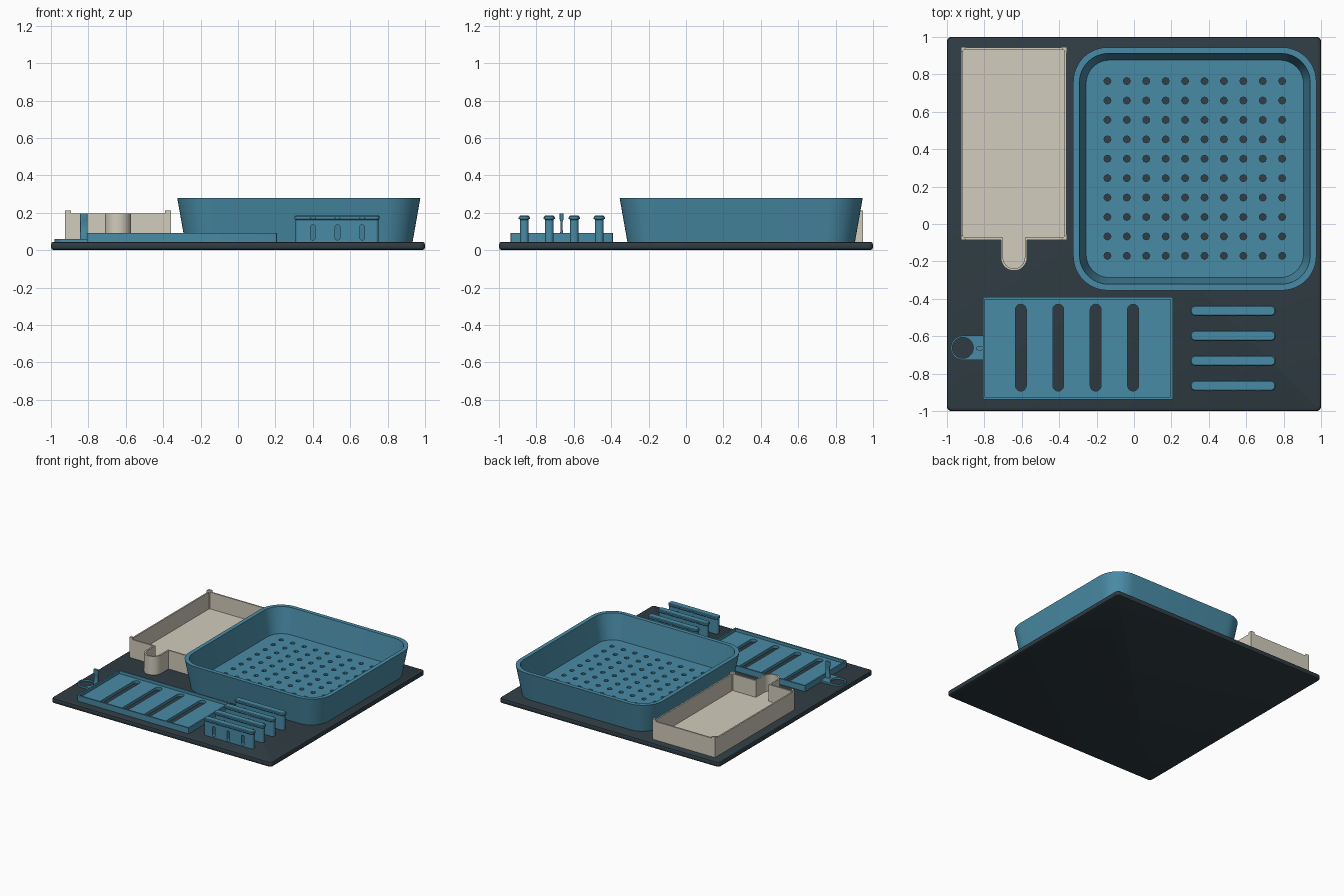
import bpy
import bmesh
from math import pi, sin, cos, radians
from mathutils import Matrix

if "Cube" in bpy.data.objects:
    bpy.data.objects.remove(bpy.data.objects["Cube"])


def material(name, rgb):
    m = bpy.data.materials.new(name)
    m.use_nodes = True
    col = [((c / 255 + 0.055) / 1.055) ** 2.4 for c in rgb] + [1]
    m.diffuse_color = col
    m.node_tree.nodes["Principled BSDF"].inputs["Base Color"].default_value = col
    return m


SLATE = material("dark slate", (47, 60, 67))
BLUE = material("teal blue", (73, 139, 166))
CREAM = material("warm cream", (209, 204, 188))
FLOOR = 0.042


def rounded_rect(cx, cy, hx, hy, r, seg=8):
    pts = []
    for i, (sx, sy) in enumerate(((1, 1), (-1, 1), (-1, -1), (1, -1))):
        for k in range(seg + 1):
            a = (i + k / seg) * pi / 2
            pts.append((cx + sx * (hx - r) + r * cos(a), cy + sy * (hy - r) + r * sin(a)))
    return pts


def loft(bm, rings):
    """Skin a stack of equal-length outlines, each (points, z), and cap both ends."""
    loops = [[bm.verts.new((x, y, z)) for x, y in pts] for pts, z in rings]
    n = len(loops[0])
    for lo, hi in zip(loops, loops[1:]):
        for i in range(n):
            j = (i + 1) % n
            bm.faces.new((lo[i], lo[j], hi[j], hi[i]))
    bm.faces.new(loops[0][::-1])
    bm.faces.new(loops[-1])


def finish(name, bm, mat):
    bmesh.ops.remove_doubles(bm, verts=bm.verts, dist=0.00005)
    bmesh.ops.recalc_face_normals(bm, faces=bm.faces)
    me = bpy.data.meshes.new(name)
    bm.to_mesh(me)
    bm.free()
    me.materials.append(mat)
    ob = bpy.data.objects.new(name, me)
    bpy.context.scene.collection.objects.link(ob)
    return ob


def smooth(ob):
    me = ob.data
    me.polygons.foreach_set("use_smooth", [True] * len(me.polygons))
    me.set_sharp_from_angle(angle=radians(32))


def solid(name, mat, rings):
    bm = bmesh.new()
    loft(bm, rings)
    return finish(name, bm, mat)


def cut(ob, bm):
    """Subtract the closed shapes in bm from ob, then drop the cutter."""
    cutter = finish("cutter", bm, ob.data.materials[0])
    cutter.hide_render = True
    mod = ob.modifiers.new("cut", 'BOOLEAN')
    mod.object, mod.operation, mod.solver = cutter, 'DIFFERENCE', 'EXACT'
    deps = bpy.context.evaluated_depsgraph_get()
    me = bpy.data.meshes.new_from_object(ob.evaluated_get(deps))
    ob.modifiers.clear()
    ob.data = me
    bpy.data.objects.remove(cutter)


# Base mat with softened edge
def mat_ring(inset, z):
    return rounded_rect(0, 0, 1 - inset, 1 - inset, 0.025 - inset, 4), z


smooth(solid("base_mat", SLATE, [mat_ring(0.015, 0), mat_ring(0.004, 0.005), mat_ring(0, 0.015),
                                 mat_ring(0, 0.03), mat_ring(0.004, 0.04), mat_ring(0.015, 0.045)]))


# Tapered drainer basket
def basket_ring(half, r, z):
    return rounded_rect(0.325, 0.295, half, half, r, 12), z


basket = solid("drainer_basket", BLUE, [
    basket_ring(0.608, 0.155, FLOOR), basket_ring(0.65, 0.185, 0.28),
    basket_ring(0.617, 0.155, 0.28), basket_ring(0.581, 0.125, 0.075)])
holes = bmesh.new()
for i in range(10):
    for j in range(10):
        bmesh.ops.create_cone(holes, cap_ends=True, segments=8, radius1=0.019, radius2=0.019, depth=0.2,
                              matrix=Matrix.Translation((0.325 + (i - 4.5) * 0.1038,
                                                         0.297 + (j - 4.5) * 0.1038, 0.06)))
cut(basket, holes)
smooth(basket)


# Cream drip tray with a rounded spout
def tray_outline(d):
    x0, x1, y0, y1 = -0.925 + d, -0.36 - d, -0.085 + d, 0.945 - d
    sx, r = -0.642, 0.07 - d
    spout = [(sx + r * cos(pi + pi * k / 16), -0.18 + r * sin(pi + pi * k / 16)) for k in range(17)]
    return [(x0, y1), (x0, y0), (sx - r, y0)] + spout + [(sx + r, y0), (x1, y0), (x1, y1)]


smooth(solid("drip_tray", CREAM, [(tray_outline(0), FLOOR), (tray_outline(0), 0.197),
                                  (tray_outline(0.012), 0.197), (tray_outline(0.012), 0.06)]))

# Corner posts that rise above the tray walls
bm = bmesh.new()
for x, dx in ((-0.926, 0.032), (-0.359, -0.032)):
    for y, dy in ((-0.086, 0.032), (0.946, -0.032)):
        tri = [(x, y), (x + dx, y), (x, y + dy)]
        loft(bm, [(tri, 0.05), (tri, 0.213)])
finish("tray_corner_posts", bm, CREAM)


# Shallow slotted cutlery tray
def cutlery_ring(inset, z):
    return rounded_rect(-0.3, -0.664, 0.508 - inset, 0.273 - inset, 0.006 - inset / 4, 2), z


cutlery = solid("slotted_tray", BLUE, [cutlery_ring(0, FLOOR), cutlery_ring(0, 0.092),
                                       cutlery_ring(0.012, 0.092), cutlery_ring(0.012, 0.068)])
slots = bmesh.new()
for i in range(4):
    pts = rounded_rect(-0.605 + 0.2 * i, -0.661, 0.029, 0.232, 0.029)
    loft(slots, [(pts, 0), (pts, 0.15)])
cut(cutlery, slots)
smooth(cutlery)

# Hanging tab with a round hole
arc = [(-0.915 + 0.065 * cos(pi / 2 + pi * k / 20), -0.662 + 0.065 * sin(pi / 2 + pi * k / 20))
       for k in range(21)]
tab_pts = [(-0.805, -0.597)] + arc + [(-0.805, -0.727)]
tab = solid("hanging_tab", BLUE, [(tab_pts, FLOOR), (tab_pts, 0.06)])
hole = bmesh.new()
bmesh.ops.create_cone(hole, cap_ends=True, segments=32, radius1=0.056, radius2=0.056, depth=0.2,
                      matrix=Matrix.Translation((-0.915, -0.662, 0.05)))
cut(tab, hole)
smooth(tab)


# Thin upright peg with a thicker head
def peg_ring(hy, z):
    return rounded_rect(-0.824, -0.665, 0.02, hy, hy * 0.9, 4), z


smooth(solid("tab_peg", BLUE, [peg_ring(0.009, 0.05), peg_ring(0.009, 0.09), peg_ring(0.005, 0.11),
                               peg_ring(0.005, 0.15), peg_ring(0.01, 0.165), peg_ring(0.01, 0.195)]))

# Four slotted dividers, each with a slightly wider cap and small nubs
for n in range(4):
    y = -0.464 - 0.1335 * n

    def ring(grow, z):
        return rounded_rect(0.53, y, 0.222 + grow, 0.022 + grow, 0.018 + grow), z

    divider = solid("divider_%d" % (n + 1), BLUE, [ring(0, FLOOR), ring(0, 0.162), ring(0.005, 0.168),
                                                   ring(0.005, 0.18), ring(0, 0.185)])
    slots, nubs = bmesh.new(), bmesh.new()
    for i in (-1, 0, 1):
        x = 0.532 + 0.132 * i
        pts = rounded_rect(x, 0.095, 0.013, 0.041, 0.013, 5)
        loft(slots, [(pts, -0.1), (pts, 0.1)])
        box = rounded_rect(x, y, 0.014, 0.03, 0.003, 1)
        loft(nubs, [(box, 0.168), (box, 0.174)])
    # Turn the slot profiles upright so they pass through the divider
    bmesh.ops.transform(slots, verts=slots.verts,
                        matrix=Matrix.Translation((0, y, 0)) @ Matrix.Rotation(pi / 2, 4, 'X'))
    cut(divider, slots)
    smooth(divider)
    finish("divider_nubs_%d" % (n + 1), nubs, BLUE)
